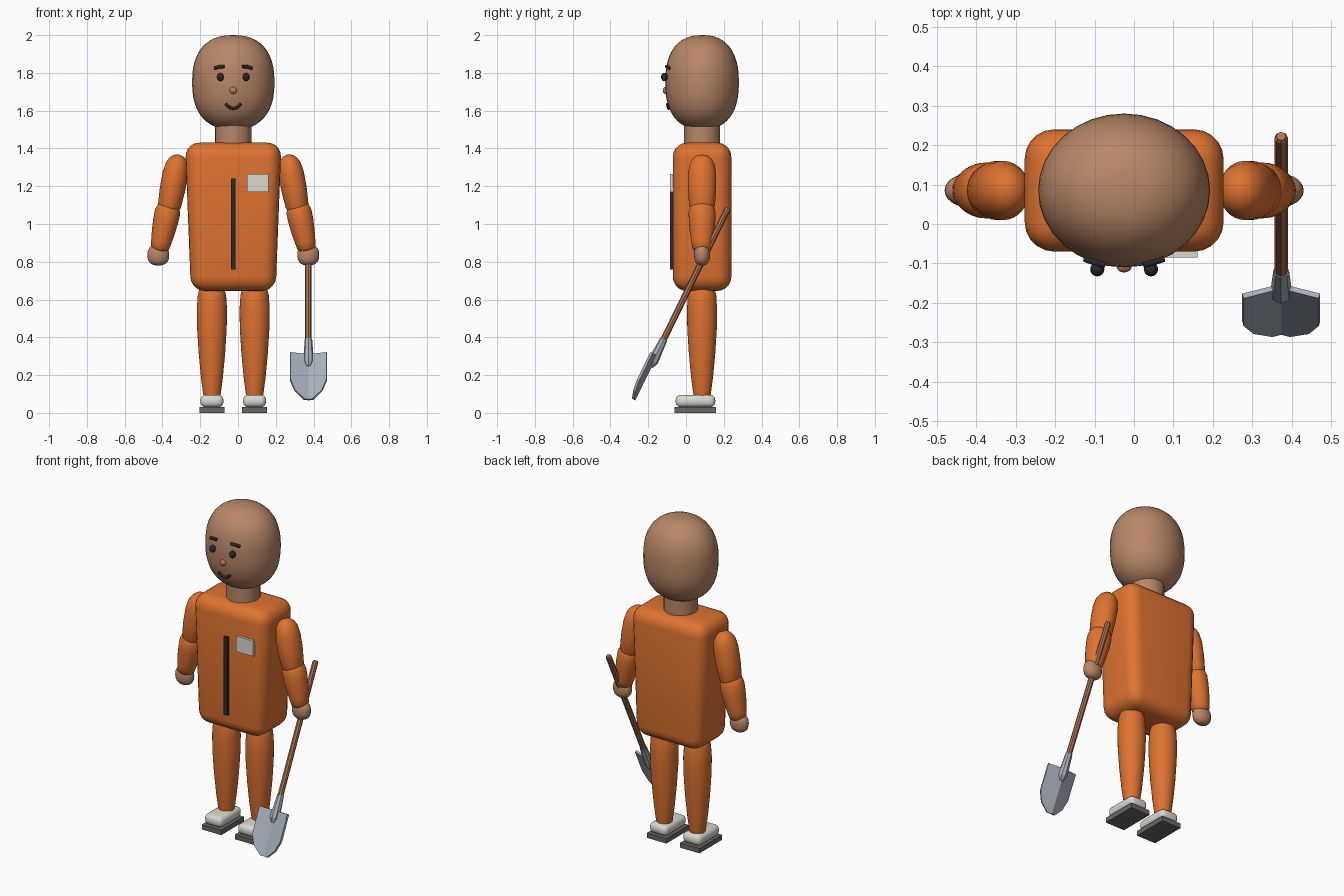
import bpy, bmesh, math
from mathutils import Vector, Matrix

if "Cube" in bpy.data.objects:
    bpy.data.objects.remove(bpy.data.objects["Cube"])

CX, CY = -0.025, 0.085          # body axis


def material(name, rgb):
    m = bpy.data.materials.new(name)
    m.use_nodes = True
    m.diffuse_color = (*rgb, 1)
    m.node_tree.nodes["Principled BSDF"].inputs["Base Color"].default_value = (*rgb, 1)
    return m


SKIN = material("skin", (0.48, 0.24, 0.135))
NOSE = material("nose_skin", (0.50, 0.20, 0.11))
ORANGE = material("orange_cloth", (0.73, 0.17, 0.03))
WHITE = material("off_white", (0.70, 0.69, 0.63))
SOLE = material("sole_grey", (0.14, 0.135, 0.125))
BLACK = material("black", (0.022, 0.022, 0.025))
WOOD = material("wood", (0.42, 0.17, 0.08))
STEEL = material("steel", (0.38, 0.43, 0.50))


def finish(name, bm, mat, smooth=True):
    bmesh.ops.recalc_face_normals(bm, faces=bm.faces)
    me = bpy.data.meshes.new(name)
    bm.to_mesh(me)
    bm.free()
    me.materials.append(mat)
    ob = bpy.data.objects.new(name, me)
    bpy.context.collection.objects.link(ob)
    if smooth:
        bpy.ops.object.select_all(action='DESELECT')
        ob.select_set(True)
        bpy.context.view_layer.objects.active = ob
        bpy.ops.object.shade_smooth_by_angle(angle=math.radians(40))
    return ob


def lathe(name, profile, mat, matrix, segs=32, smooth=True):
    """Turn (radius, height) pairs about local z; both ends are closed."""
    bm = bmesh.new()
    rings = []
    for r, z in profile:
        n = segs if r > 1e-5 else 1
        rings.append([bm.verts.new((r * math.cos(math.tau * i / segs),
                                    r * math.sin(math.tau * i / segs), z)) for i in range(n)])
    for a, b in zip(rings, rings[1:]):
        for i in range(segs):
            j = (i + 1) % segs
            quad = [a[i % len(a)], a[j % len(a)], b[j % len(b)], b[i % len(b)]]
            bm.faces.new(list(dict.fromkeys(quad)))
    for ring in (rings[0], rings[-1]):
        if len(ring) > 1:
            bm.faces.new(ring)
    bm.transform(matrix)
    return finish(name, bm, mat, smooth)


def limb(name, a, b, profile, mat, flat=1.0):
    """Round-ended limb from a to b, with (fraction, radius) pairs."""
    a, b = Vector(a), Vector(b)
    d = b - a
    m = (Matrix.Translation(a) @ Matrix.Rotation(math.atan2(d.x, d.z), 4, 'Y')
         @ Matrix.Diagonal((flat, 1, 1, 1)))
    return lathe(name, [(r, t * d.length) for t, r in profile], mat, m)


def ellipsoid(name, loc, radii, mat, power=2.0, segs=24, rings=16):
    prof = []
    for i in range(rings + 1):
        c, s = -math.cos(math.pi * i / rings), math.sin(math.pi * i / rings)
        prof.append((abs(s) ** (2 / power), math.copysign(abs(c) ** (2 / power), c)))
    m = Matrix.Translation(loc) @ Matrix.Diagonal((*radii, 1))
    return lathe(name, prof, mat, m, segs)


def box(name, loc, size, mat, bevel=0.0, segs=3, taper=1.0):
    bm = bmesh.new()
    bmesh.ops.create_cube(bm, size=1)
    for v in bm.verts:
        if v.co.z < 0:
            v.co.x *= taper
        v.co = Vector([c * s for c, s in zip(v.co, size)]) + Vector(loc)
    if bevel:
        bmesh.ops.bevel(bm, geom=bm.edges[:], offset=bevel, segments=segs,
                        profile=0.5, affect='EDGES', clamp_overlap=True)
    return finish(name, bm, mat, bevel > 0)


# Head and neck
HEAD = Vector((CX, CY, 1.75))
HR = Vector((0.218, 0.195, 0.25))
POWER = 2.4
ellipsoid("head", HEAD, HR, SKIN, POWER, 32, 24)
lathe("neck", [(0.096, 1.40), (0.096, 1.56)], SKIN, Matrix.Translation((CX, CY, 0)))


def face_point(x, z, lift=0.0):
    """Point on the front of the head, x measured from the body axis."""
    k = (1 - abs((z - HEAD.z) / HR.z) ** POWER) ** (1 / POWER)
    y = HR.y * math.sqrt(max(k * k - (x / HR.x) ** 2, 0))
    return Vector((CX + x, CY - y - lift, z))


def face_line(name, points, radius):
    cu = bpy.data.curves.new(name, 'CURVE')
    cu.dimensions = '3D'
    cu.bevel_depth = radius
    cu.bevel_resolution = 2
    cu.use_fill_caps = True
    sp = cu.splines.new('POLY')
    sp.points.add(len(points) - 1)
    for p, (x, z) in zip(sp.points, points):
        p.co = (*face_point(x, z, 0.004), 1)
    cu.materials.append(BLACK)
    bpy.context.collection.objects.link(bpy.data.objects.new(name, cu))


# Face
for side, tag in ((1, "left"), (-1, "right")):
    ellipsoid(tag + "_eye", face_point(side * 0.068, 1.778, 0.015),
              (0.018, 0.018, 0.022), BLACK, segs=16, rings=10)
    face_line(tag + "_brow", [(side * 0.048, 1.834), (side * 0.075, 1.832),
                              (side * 0.10, 1.824)], 0.009)
ellipsoid("nose", face_point(0, 1.707, 0), (0.019, 0.014, 0.018), NOSE, segs=16, rings=10)
face_line("mouth", [(0.04 * t, 1.612 + 0.024 * t * t)
                    for t in [i / 5 - 1 for i in range(11)]], 0.008)

# Torso, zip and chest patch
box("torso", (CX, CY, 1.038), (0.51, 0.31, 0.785), ORANGE, 0.075, 5, taper=0.88)
box("zip", (CX, -0.073, 1.0), (0.026, 0.024, 0.48), BLACK)
box("chest_patch", (0.104, -0.074, 1.218), (0.115, 0.022, 0.095), WHITE)

# Arms, hands, legs and shoes
UPPER = [(0, 0), (.02, .03), (.07, .05), (.15, .066), (.3, .075), (.55, .075),
         (.8, .068), (.92, .052), (.98, .03), (1, 0)]
FORE = [(0, 0), (.03, .04), (.1, .06), (.22, .071), (.4, .070), (.6, .065),
        (.8, .057), (.93, .050), (.98, .035), (1, 0)]
LEG = [(0, 0), (.01, .04), (.05, .063), (.12, .075), (.24, .080), (.4, .078), (.6, .070),
       (.8, .058), (.92, .048), (1, .040)]
for side, tag in ((1, "left"), (-1, "right")):
    def at(x, z, y=CY):
        return (CX + side * x, y, z)
    limb(tag + "_upper_arm", at(0.288, 1.368), at(0.35, 1.03), UPPER, ORANGE, 0.9)
    limb(tag + "_forearm", at(0.335, 1.125), at(0.393, 0.85), FORE, ORANGE, 0.95)
    ellipsoid(tag + "_hand", at(0.397, 0.836), (0.058, 0.042, 0.056), SKIN, 2.4)
    limb(tag + "_leg", at(0.113, 0.70), at(0.113, 0.06), LEG, ORANGE)
    box(tag + "_shoe", at(0.113, 0.063, 0.05), (0.122, 0.21, 0.066), WHITE, 0.028, 4)
    box(tag + "_sole", at(0.113, 0.015, 0.05), (0.132, 0.22, 0.03), SOLE)

# Shovel, built hanging down local z and tilted forward
TILT = Matrix.Translation((0.373, 0.22, 1.08)) @ Matrix.Rotation(-0.455, 4, 'X')
lathe("shovel_handle", [(0.012, 0.006), (0.017, -0.004), (0.017, -0.80)], WOOD, TILT, 8, False)
lathe("shovel_socket", [(0.020, -0.77), (0.028, -0.90), (0.014, -0.93)], STEEL, TILT, 8, False)
bm = bmesh.new()
rows = []
for depth, w in ((0.86, 0.097), (1.02, 0.097), (1.08, 0.072), (1.125, 0.024)):
    rows.append([bm.verts.new((u * w, -0.28 * abs(u) * w, -depth)) for u in (-1, 0, 1)])
for a, b in zip(rows, rows[1:]):
    for i in range(2):
        bm.faces.new((a[i], a[i + 1], b[i + 1], b[i]))
bm.transform(TILT)
blade = finish("shovel_blade", bm, STEEL, False)
mod = blade.modifiers.new("thickness", 'SOLIDIFY')
mod.thickness = 0.014
mod.offset = 0
